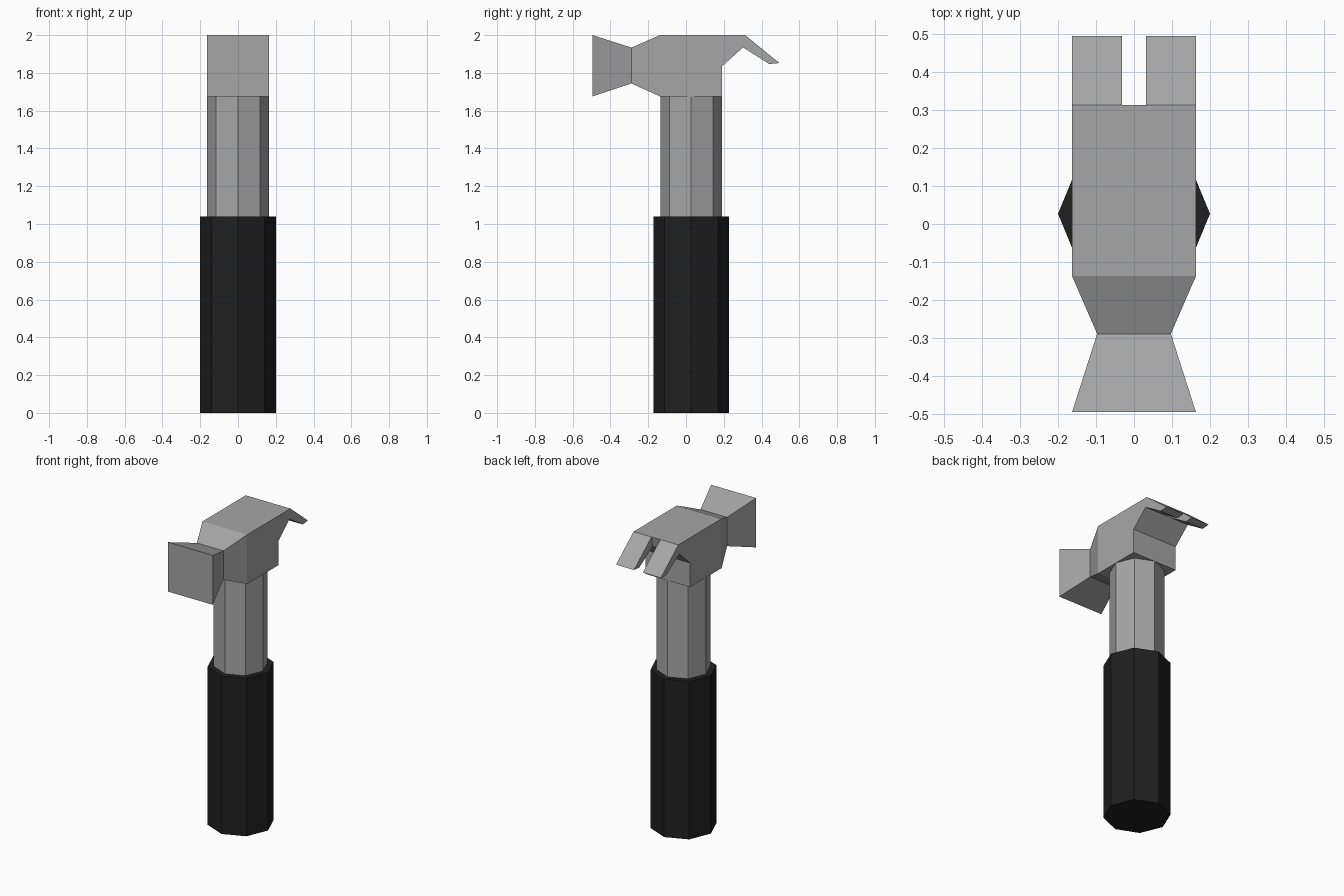
import bpy, bmesh, math

if "Cube" in bpy.data.objects:
    bpy.data.objects.remove(bpy.data.objects["Cube"])


def material(name, v):
    m = bpy.data.materials.new(name)
    m.diffuse_color = (v, v, v, 1)
    m.use_nodes = True
    m.node_tree.nodes["Principled BSDF"].inputs["Base Color"].default_value = m.diffuse_color
    return m


steel = material("steel grey", 0.38)
rubber = material("black rubber", 0.014)


def finish(name, bm, mat):
    bmesh.ops.remove_doubles(bm, verts=bm.verts[:], dist=1e-5)
    bmesh.ops.recalc_face_normals(bm, faces=bm.faces[:])
    bmesh.ops.dissolve_limit(bm, angle_limit=math.radians(0.5),
                             verts=bm.verts[:], edges=bm.edges[:])
    mesh = bpy.data.meshes.new(name)
    bm.to_mesh(mesh)
    bm.free()
    mesh.materials.append(mat)
    bpy.context.collection.objects.link(bpy.data.objects.new(name, mesh))


def octagon_post(name, r, z0, z1, mat, caps):
    bm = bmesh.new()
    rings = [[bm.verts.new((r * math.cos(i * math.pi / 4),
                            0.027 + r * math.sin(i * math.pi / 4), z))
              for i in range(8)] for z in (z0, z1)]
    for i in range(8):
        j = (i + 1) % 8
        bm.faces.new((rings[0][i], rings[0][j], rings[1][j], rings[1][i]))
    if caps:
        bm.faces.new(rings[0])
        bm.faces.new(rings[1])
    finish(name, bm, mat)


# Handle: rubber grip and thinner steel shaft
octagon_post("grip", 0.2, 0.0, 1.04, rubber, True)
octagon_post("shaft", 0.163, 1.04, 1.675, steel, False)

# Head: cross-sections from striking face to claw tip,
# as (bottom y, bottom z, top y, top z, half width)
W, GAP = 0.163, 0.032
sections = [
    (-0.495, 1.675, -0.495, 2.0, W),      # striking face
    (-0.289, 1.744, -0.289, 1.934, 0.097),  # neck
    (-0.137, 1.675, -0.137, 2.0, W),      # block front
    (0.190, 1.675, 0.190, 2.0, W),        # block back
    (0.190, 1.834, 0.250, 2.0, W),
    (0.302, 1.935, 0.313, 2.0, W),        # claw root
    (0.440, 1.847, 0.495, 1.852, W),      # claw tip
]
bm = bmesh.new()
grid = [[(bm.verts.new((x, by, bz)), bm.verts.new((x, ty, tz)))
         for x in (-w, -GAP, GAP, w)] for by, bz, ty, tz, w in sections]
last = len(sections) - 2


def solid(s, c):
    # every cell is filled except the slot between the claws
    return 0 <= s <= last and 0 <= c <= 2 and not (s == last and c == 1)


for s in range(last + 2):
    for c in range(4):
        if solid(s, c):  # top and bottom
            for k in (0, 1):
                bm.faces.new((grid[s][c][k], grid[s][c + 1][k],
                              grid[s + 1][c + 1][k], grid[s + 1][c][k]))
        if solid(s, c) != solid(s, c - 1):  # side walls
            bm.faces.new((grid[s][c][0], grid[s + 1][c][0],
                          grid[s + 1][c][1], grid[s][c][1]))
        if solid(s, c) != solid(s - 1, c):  # end walls
            bm.faces.new((grid[s][c][0], grid[s][c + 1][0],
                          grid[s][c + 1][1], grid[s][c][1]))
finish("claw_head", bm, steel)
